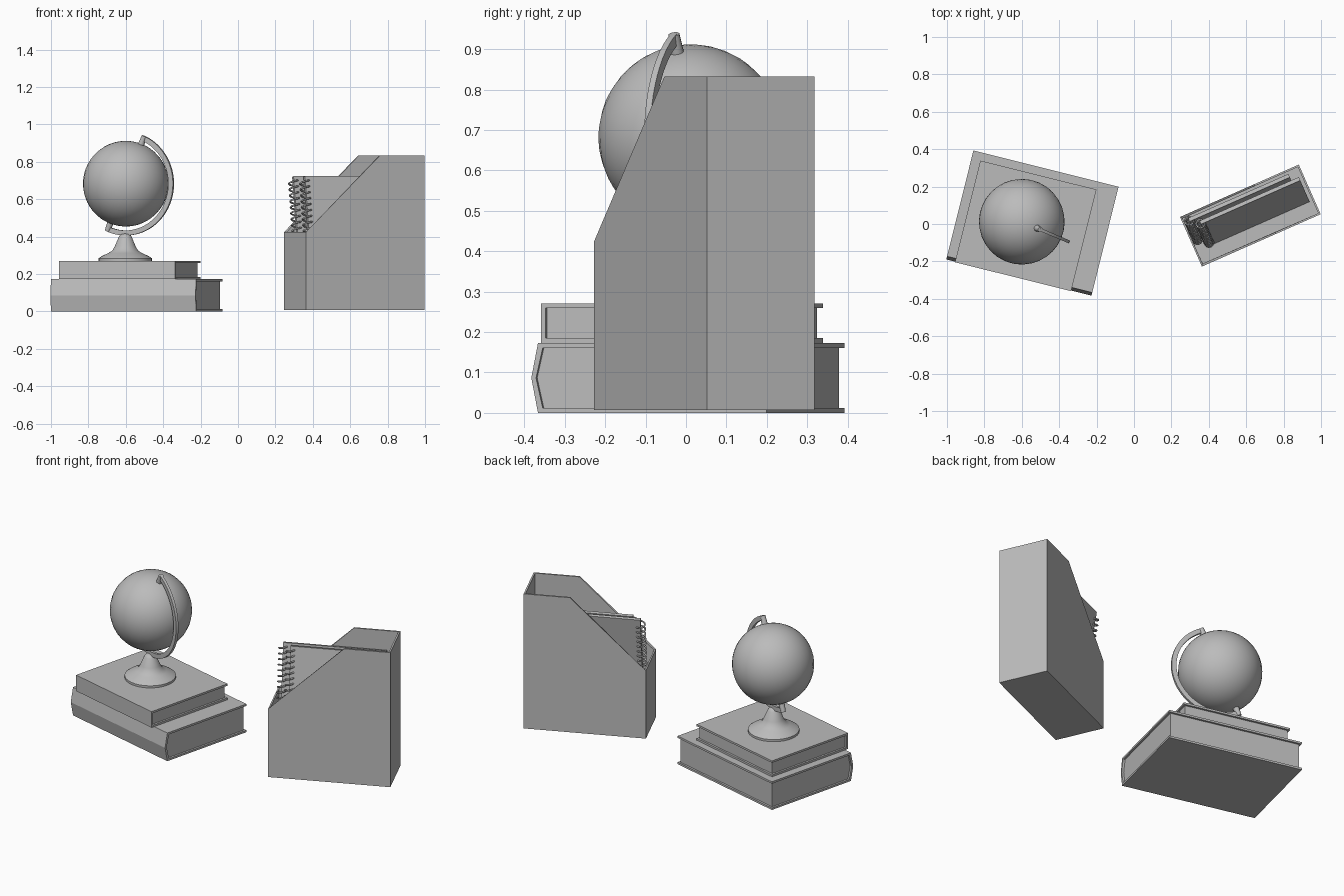
import bpy, bmesh, math
from mathutils import Matrix, Vector

if "Cube" in bpy.data.objects:
    bpy.data.objects.remove(bpy.data.objects["Cube"], do_unlink=True)

GREY = (0.5, 0.5, 0.5, 1)
mat = bpy.data.materials.new("plain grey")
mat.use_nodes = True
mat.diffuse_color = GREY
mat.node_tree.nodes["Principled BSDF"].inputs["Base Color"].default_value = GREY


def place(x, y, z, turn):
    return Matrix.Translation((x, y, z)) @ Matrix.Rotation(math.radians(turn), 4, "Z")


def add(name, bm, matrix, smooth=False):
    bmesh.ops.recalc_face_normals(bm, faces=bm.faces)
    me = bpy.data.meshes.new(name)
    bm.to_mesh(me)
    bm.free()
    me.materials.append(mat)
    ob = bpy.data.objects.new(name, me)
    bpy.context.collection.objects.link(ob)
    ob.matrix_world = matrix
    if smooth:
        bpy.ops.object.select_all(action="DESELECT")
        ob.select_set(True)
        bpy.context.view_layer.objects.active = ob
        bpy.ops.object.shade_smooth_by_angle(angle=math.radians(40))
    return ob


def prism(points, axis, start, end):
    """Extrude a flat profile along the x or y axis."""
    bm = bmesh.new()
    lift = (lambda a, b: (start, a, b)) if axis == "x" else (lambda a, b: (a, start, b))
    face = bm.faces.new([bm.verts.new(lift(a, b)) for a, b in points])
    out = bmesh.ops.extrude_face_region(bm, geom=[face])
    move = Vector((end - start, 0, 0)) if axis == "x" else Vector((0, end - start, 0))
    verts = [v for v in out["geom"] if isinstance(v, bmesh.types.BMVert)]
    bmesh.ops.translate(bm, verts=verts, vec=move)
    return bm


def lathe(profile, steps):
    bm = bmesh.new()
    vs = [bm.verts.new((r, 0, z)) for r, z in profile]
    es = [bm.edges.new(pair) for pair in zip(vs, vs[1:])]
    bmesh.ops.spin(bm, geom=vs + es, cent=(0, 0, 0), axis=(0, 0, 1),
                   angle=math.tau, steps=steps)
    bmesh.ops.remove_doubles(bm, verts=bm.verts, dist=1e-4)
    return bm


# Books: a folded cover with the spine at the front, and a recessed page block
def book(name, matrix, hx, hy, h, bulge, t=0.012):
    f = -hy + bulge
    outer = [(hy, 0), (f, 0), (-hy, h / 2), (f, h), (hy, h)]
    inner = [(hy, h - t), (f + t, h - t), (-hy + t, h / 2), (f + t, t), (hy, t)]
    if not bulge:
        del outer[2], inner[2]
    add(name + "_cover", prism(outer + inner, "x", -hx, hx), matrix)
    pages = inner[1:-1] + [(hy - t, t), (hy - t, h - t)]
    add(name + "_pages", prism(pages, "x", -hx + t, hx - t), matrix)


book("lower_book", place(-0.543, 0.005, 0, -14), 0.40, 0.30, 0.173, 0.017)
book("upper_book", place(-0.579, -0.01, 0.173, -14), 0.32, 0.28, 0.098, 0)

# Globe stand
stand = [(0, 0), (0.143, 0), (0.143, 0.014), (0.125, 0.026), (0.09, 0.042),
         (0.068, 0.056), (0.055, 0.08), (0.034, 0.13), (0.024, 0.142), (0, 0.147)]
add("globe_stand", lathe(stand, 32), place(-0.603, 0.01, 0.27, 0), True)

# Globe ball on a tilted axis
globe = place(-0.6, 0.012, 0.683, -23)
tilted = globe @ Matrix.Rotation(math.radians(23), 4, "Y")
bm = bmesh.new()
bmesh.ops.create_uvsphere(bm, u_segments=32, v_segments=24, radius=0.229)
add("globe_ball", bm, tilted, True)

# Half-ring arm around the ball
bm = bmesh.new()
w = 0.008
section = [bm.verts.new(p) for p in
           ((0, -w, 0.25), (0, w, 0.25), (0, w, 0.277), (0, -w, 0.277))]
start = bm.faces.new(section)
bmesh.ops.spin(bm, geom=[start], cent=(0, 0, 0), axis=(0, 1, 0),
               angle=math.pi, steps=32)
add("globe_arm", bm, tilted, True)

# Axis pins at both poles
pin = [(0, 0.22), (0.018, 0.22), (0.014, 0.276), (0, 0.276)]
for name, flip in (("top_pin", 0), ("bottom_pin", math.pi)):
    add(name, lathe(pin, 12), tilted @ Matrix.Rotation(flip, 4, "Y"), True)

# Magazine holder: an open shell with a slanted cut
holder = place(0.622, 0.045, 0.007, 23.8)
side = [(-0.347, 0), (0.347, 0), (0.347, 0.826), (0.085, 0.826), (-0.347, 0.417)]
bm = prism(side, "y", -0.145, 0.145)
bm.normal_update()
bmesh.ops.recalc_face_normals(bm, faces=bm.faces)
bmesh.ops.delete(bm, geom=[f for f in bm.faces if f.normal.z > 0.3], context="FACES")
ob = add("magazine_holder", bm, holder)
shell = ob.modifiers.new("wall", "SOLIDIFY")
shell.thickness = 0.01
shell.offset = -1
shell.use_even_offset = True


# Spiral notebooks leaning against the back wall of the holder
def notebook(name, u0, u1, v, height=0.715, thick=0.02):
    lean = holder @ Matrix.Translation((0, v, 0.012)) @ Matrix.Rotation(math.radians(-10), 4, "X")
    outline = [(u0, 0), (u1, 0), (u1, height), (u0, height)]
    add(name + "_body", prism(outline, "y", 0, thick), lean)
    cu = bpy.data.curves.new(name + "_spiral", "CURVE")
    cu.dimensions = "3D"
    cu.bevel_depth = 0.005
    cu.bevel_resolution = 1
    cu.use_fill_caps = True
    turns, per, r = 21, 12, 0.024
    count = turns * per + 1
    sp = cu.splines.new("POLY")
    sp.points.add(count - 1)
    for i, p in enumerate(sp.points):
        a = math.tau * i / per
        z = 0.02 + (height - 0.04) * i / (count - 1)
        p.co = (u0 + r * math.cos(a), thick / 2 + r * math.sin(a), z, 1)
    cu.materials.append(mat)
    coil = bpy.data.objects.new(name + "_spiral", cu)
    bpy.context.collection.objects.link(coil)
    coil.matrix_world = lean


notebook("front_notebook", -0.26, 0.32, -0.06)
notebook("back_notebook", -0.31, 0.276, -0.022)
